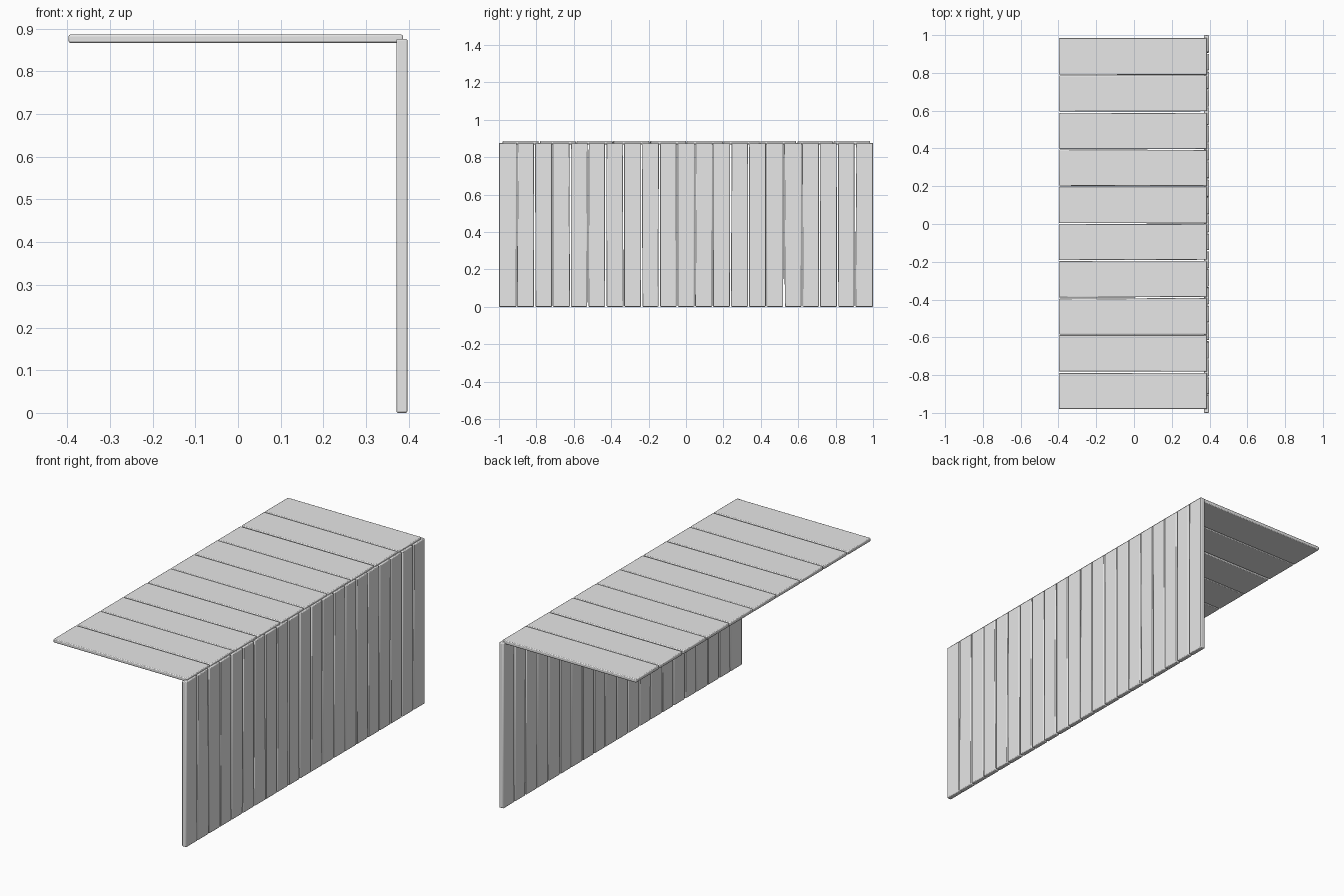
import bpy, bmesh, random
from mathutils import Vector

random.seed(4)
if "Cube" in bpy.data.objects:
    bpy.data.objects.remove(bpy.data.objects["Cube"], do_unlink=True)

grey = bpy.data.materials.new("light_grey")
grey.use_nodes = True
grey.diffuse_color = (0.8, 0.8, 0.8, 1)
grey.node_tree.nodes["Principled BSDF"].inputs["Base Color"].default_value = (0.8, 0.8, 0.8, 1)


def plank(name, low, high, long_axis, slack):
    """Box from low to high; each end is narrowed a little in y for a hand-cut look."""
    low, high = Vector(low), Vector(high)
    mid, size = (low + high) / 2, high - low
    trim = {(end, side): random.uniform(0, slack[side > 0])
            for end in (-1, 1) for side in (-1, 1)}
    bm = bmesh.new()
    bmesh.ops.create_cube(bm, size=1)
    for v in bm.verts:
        end = 1 if v.co[long_axis] > 0 else -1
        side = 1 if v.co.y > 0 else -1
        v.co = mid + v.co * size
        v.co.y -= side * trim[end, side]
    mesh = bpy.data.meshes.new(name)
    bm.to_mesh(mesh)
    bm.free()
    mesh.materials.append(grey)
    obj = bpy.data.objects.new(name, mesh)
    bpy.context.collection.objects.link(obj)
    # Softened edges
    bevel = obj.modifiers.new("soft_edges", 'BEVEL')
    bevel.width = 0.004
    bevel.segments = 2
    bpy.ops.object.select_all(action='DESELECT')
    obj.select_set(True)
    bpy.context.view_layer.objects.active = obj
    bpy.ops.object.shade_smooth_by_angle()


def plank_row(name, count, start, stop, x_range, z_range, long_axis):
    pitch = (stop - start) / count
    for i in range(count):
        y = start + i * pitch
        # Outer edges of the row stay straight
        slack = (0.004 if i else 0, 0.004 if i < count - 1 else 0)
        gap_low, gap_high = (0.001 if s else 0 for s in slack)
        plank(f"{name}_{i + 1}",
              (x_range[0], y + gap_low, z_range[0]),
              (x_range[1], y + pitch - gap_high, z_range[1]), long_axis, slack)


# Upright wall boards
plank_row("wall_board", 21, -1.0, 1.0, (0.371, 0.397), (0, 0.876), 2)
# Horizontal roof boards resting on the wall
plank_row("roof_board", 10, -0.98, 0.985, (-0.397, 0.387), (0.867, 0.886), 0)
